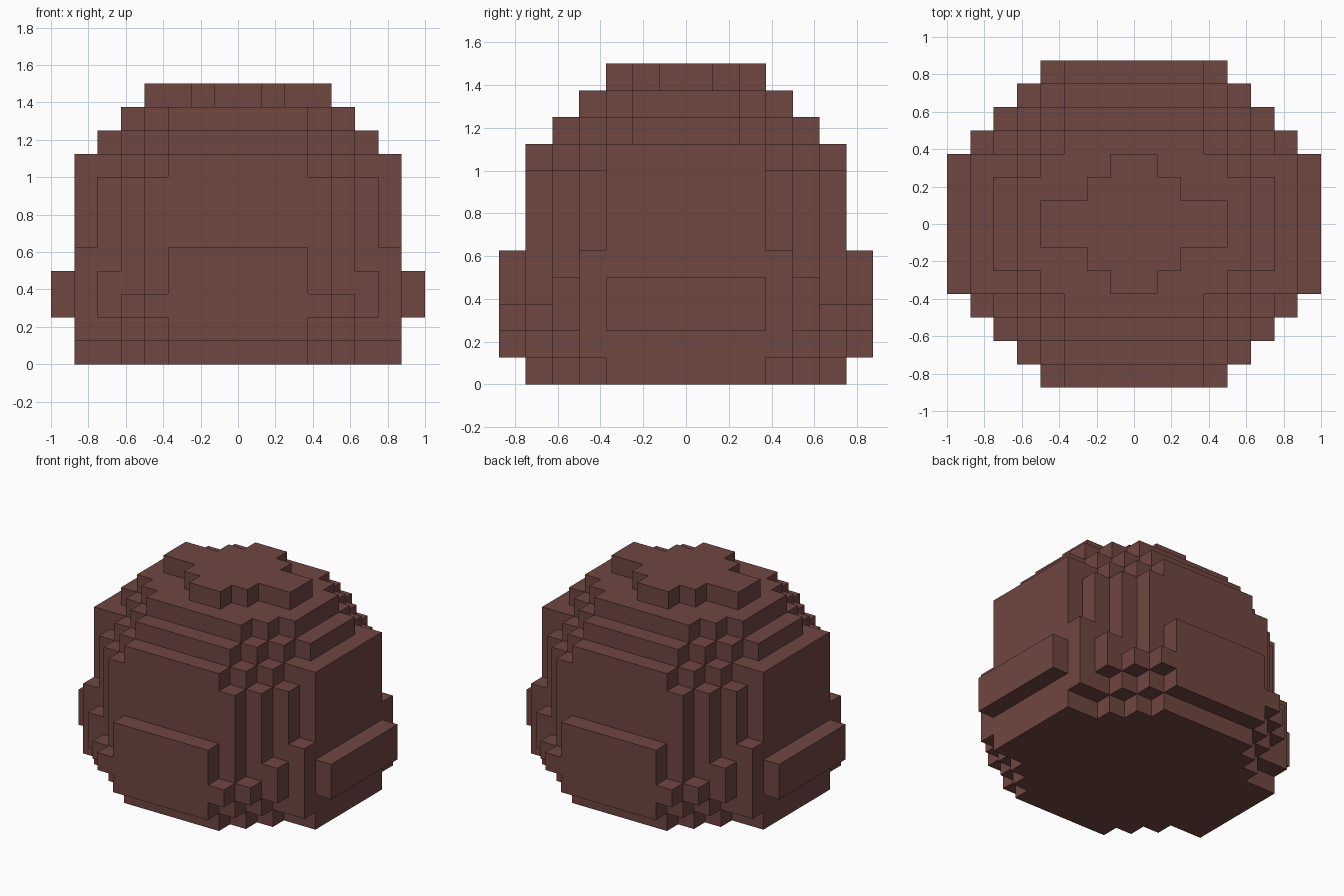
import bpy
import bmesh

cube = bpy.data.objects.get("Cube")
if cube:
    bpy.data.objects.remove(cube, do_unlink=True)

U = 0.125  # size of one block

# One flat colour
brown = bpy.data.materials.new("reddish_brown")
brown.use_nodes = True
colour = (0.162, 0.0612, 0.0529, 1.0)
brown.diffuse_color = colour
bsdf = brown.node_tree.nodes["Principled BSDF"]
bsdf.inputs["Base Color"].default_value = colour
bsdf.inputs["Roughness"].default_value = 0.9

# Each layer lists its half width in x for rows going out from y = 0, in blocks
ROUND = [7, 7, 7, 5, 4, 3]
WALL = [7, 7, 7, 6, 5, 4]
PARTS = {
    "base": [ROUND],
    "bulging_belt": [
        [7, 7, 7, 7, 5, 4, 3],
        [8, 8, 8, 7, 6, 5, 4],
        [8, 8, 8, 7, 6, 4, 3],
        [7, 7, 7, 7, 5, 4, 3],
    ],
    "upper_body": [WALL, WALL, WALL, ROUND],
    "stepped_dome": [[6, 6, 5, 4, 3], [5, 5, 4, 3]],
    "crown": [[4, 2, 1]],
}
LAYERS = [rows for part in PARTS.values() for rows in part]


def filled(x, y, z):
    """True if the block whose low corner is (x, y, z) is solid."""
    if not 0 <= z < len(LAYERS):
        return False
    rows = LAYERS[z]
    ring = y if y >= 0 else -y - 1
    return ring < len(rows) and -rows[ring] <= x < rows[ring]


# Outward direction and the four corners of each block side
SIDES = [
    ((1, 0, 0), [(1, 0, 0), (1, 1, 0), (1, 1, 1), (1, 0, 1)]),
    ((-1, 0, 0), [(0, 0, 0), (0, 0, 1), (0, 1, 1), (0, 1, 0)]),
    ((0, 1, 0), [(0, 1, 0), (0, 1, 1), (1, 1, 1), (1, 1, 0)]),
    ((0, -1, 0), [(0, 0, 0), (1, 0, 0), (1, 0, 1), (0, 0, 1)]),
    ((0, 0, 1), [(0, 0, 1), (1, 0, 1), (1, 1, 1), (0, 1, 1)]),
    ((0, 0, -1), [(0, 0, 0), (0, 1, 0), (1, 1, 0), (1, 0, 0)]),
]


def build_part(name, bottom, count):
    """Make the exposed surface of the layers bottom .. bottom + count."""
    bm = bmesh.new()
    for z in range(bottom, bottom + count):
        for y in range(-7, 7):
            for x in range(-8, 8):
                if not filled(x, y, z):
                    continue
                for (dx, dy, dz), corners in SIDES:
                    if filled(x + dx, y + dy, z + dz):
                        continue
                    bm.faces.new([bm.verts.new(((x + a) * U, (y + b) * U, (z + c) * U))
                                  for a, b, c in corners])
    bmesh.ops.remove_doubles(bm, verts=bm.verts, dist=U * 0.01)
    mesh = bpy.data.meshes.new(name)
    bm.to_mesh(mesh)
    bm.free()
    mesh.materials.append(brown)
    obj = bpy.data.objects.new(name, mesh)
    bpy.context.collection.objects.link(obj)


# Stack the parts from the ground up
level = 0
for part_name, part_layers in PARTS.items():
    build_part(part_name, level, len(part_layers))
    level += len(part_layers)
